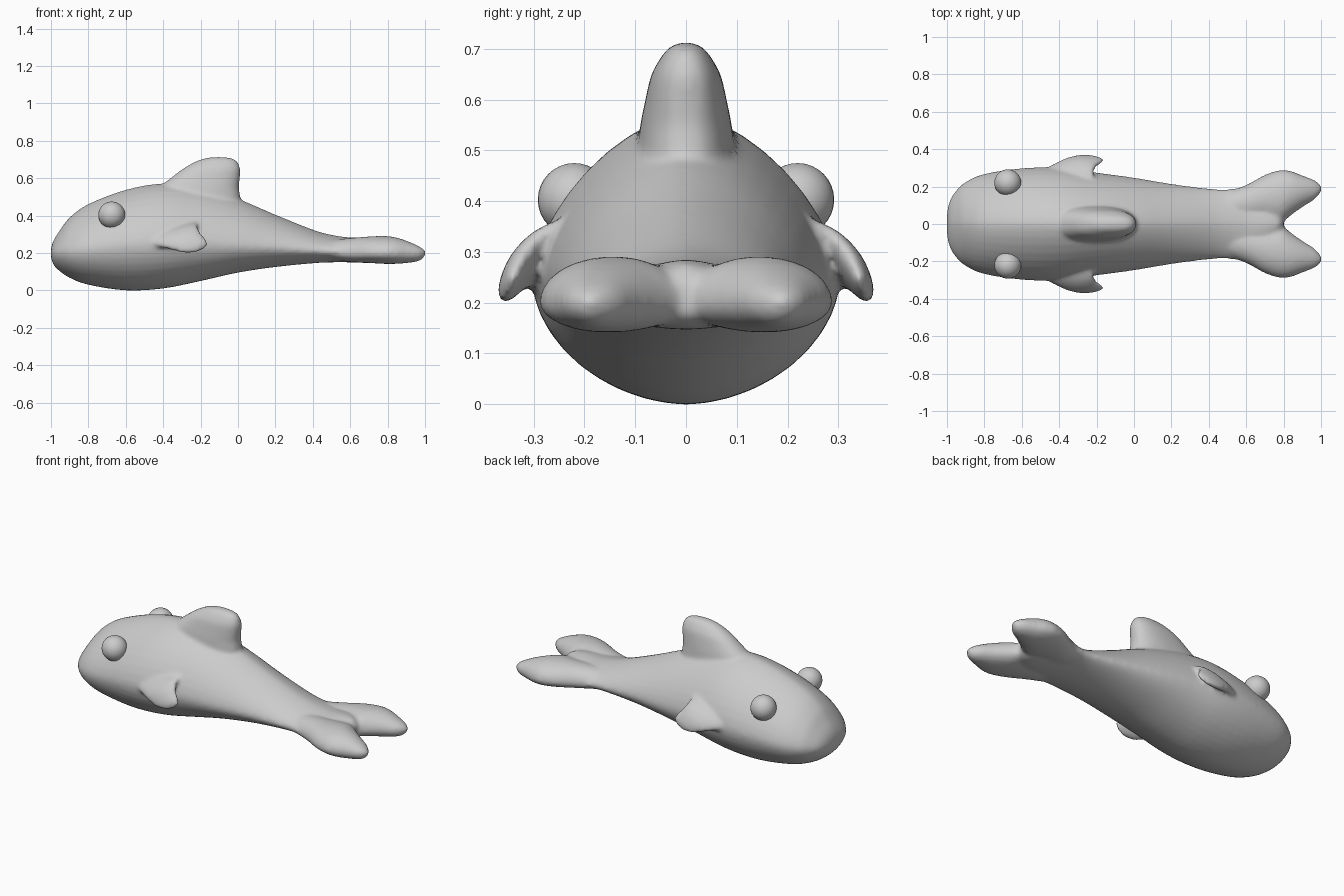
import bpy, bmesh, math
from mathutils import Vector as V

if "Cube" in bpy.data.objects:
    bpy.data.objects.remove(bpy.data.objects["Cube"])


def spow(v, e):
    return math.copysign(abs(v) ** e, v)


def smooth_rows(rows, steps=4):
    """Catmull-Rom interpolation of rows of numbers."""
    out = []
    for i in range(len(rows) - 1):
        p = [rows[max(0, min(len(rows) - 1, i + k))] for k in (-1, 0, 1, 2)]
        for s in range(steps):
            t = s / steps
            out.append([0.5 * (2 * b + (c - a) * t + (2 * a - 5 * b + 4 * c - d) * t * t
                               + (3 * b - a - 3 * c + d) * t ** 3)
                        for a, b, c, d in zip(*p)])
    return out + [list(rows[-1])]


def ring(center, side, up, down, p_up=2.0, p_down=2.0, n=40):
    """Super-ellipse section with separate upper and lower halves."""
    pts = []
    for i in range(n):
        a = 2 * math.pi * i / n
        c, s = math.cos(a), math.sin(a)
        e = 2 / (p_up if s >= 0 else p_down)
        pts.append(center + side * spow(c, e) + (up if s >= 0 else down) * abs(s) ** e)
    return pts


def loft(bm, rings):
    rows = [[bm.verts.new(p) for p in r] for r in rings]
    n = len(rows[0])
    faces = [bm.faces.new((a[i], a[(i + 1) % n], b[(i + 1) % n], b[i]))
             for a, b in zip(rows, rows[1:]) for i in range(n)]
    faces += [bm.faces.new(rows[0][::-1]), bm.faces.new(rows[-1])]
    bmesh.ops.recalc_face_normals(bm, faces=faces)


bm = bmesh.new()

# Body: x, half width, top, bottom, height of widest point
body = [(-1.0, .06, .225, .175, .20), (-.985, .125, .27, .135, .20), (-.95, .18, .325, .10, .205),
        (-.9, .225, .39, .067, .21), (-.8, .268, .462, .03, .22), (-.6, .298, .538, 0, .24),
        (-.4, .302, .572, .01, .25), (-.2, .275, .55, .05, .25), (0, .248, .49, .095, .24),
        (.2, .215, .405, .125, .23), (.4, .19, .325, .145, .215), (.5, .187, .297, .15, .21),
        (.6, .195, .283, .15, .205), (.7, .17, .285, .147, .2), (.77, .09, .275, .155, .2),
        (.8, .03, .24, .175, .2)]
loft(bm, [ring(V((x, 0, zc)), V((0, w, 0)), V((0, 0, t - zc)), V((0, 0, b - zc)), 1.6, 1.85)
          for x, w, t, b, zc in smooth_rows(body)])

# Dorsal fin: z, front x, rear x, half thickness
dorsal = [(.40, -.44, .02, .10), (.50, -.44, .012, .095), (.55, -.42, .005, .09),
          (.60, -.36, .01, .08), (.65, -.295, .012, .068), (.69, -.225, -.005, .045),
          (.705, -.18, -.03, .03), (.713, -.14, -.07, .012)]
loft(bm, [ring(V(((a + b) / 2, 0, z)), V(((b - a) / 2, 0, 0)), V((0, w, 0)), V((0, -w, 0)), 2.4, 2.4)
          for z, a, b, w in smooth_rows(dorsal)])

# Tail lobe: x, centre y, half width, top, bottom
lobe = [(.5, .09, .085, .27, .165), (.6, .11, .099, .28, .152), (.7, .135, .128, .288, .147),
        (.78, .145, .143, .291, .142), (.84, .165, .118, .284, .142), (.9, .175, .085, .266, .146),
        (.96, .182, .055, .24, .155), (.99, .187, .03, .222, .172), (1.003, .19, .012, .208, .192)]

# Side fin: leading edge point, trailing edge point, half thickness
side_fin = [(-.56, .24, .27, -.22, .22, .37, .03), (-.47, .295, .245, -.215, .275, .345, .033),
            (-.38, .34, .225, -.2, .31, .31, .03), (-.31, .36, .205, -.165, .335, .265, .022),
            (-.275, .364, .199, -.16, .342, .245, .015), (-.24, .364, .2, -.185, .352, .22, .006)]

for m in (-1, 1):
    loft(bm, [ring(V((x, m * y, .2)), V((0, w, 0)), V((0, 0, t - .2)), V((0, 0, b - .2)))
              for x, y, w, t, b in smooth_rows(lobe)])
    rings = []
    for ax, ay, az, bx, by, bz, th in smooth_rows(side_fin):
        a, b = V((ax, m * ay, az)), V((bx, m * by, bz))
        nrm = V((0, m * .85, .5)) * th
        rings.append(ring((a + b) / 2, (b - a) / 2, nrm, -nrm))
    loft(bm, rings)

me = bpy.data.meshes.new("body_with_fins")
bm.to_mesh(me)
bm.free()
obj = bpy.data.objects.new("body_with_fins", me)
bpy.context.collection.objects.link(obj)

# Fuse the fins into the body with soft joins
rm = obj.modifiers.new("fuse", 'REMESH')
rm.mode = 'VOXEL'
rm.voxel_size = 0.011
rm.use_smooth_shade = True
sm = obj.modifiers.new("soften", 'SMOOTH')
sm.factor = 0.5
sm.iterations = 8

# Eyes
for m, label in ((-1, "right"), (1, "left")):
    bpy.ops.mesh.primitive_uv_sphere_add(segments=32, ring_count=16, radius=.072,
                                         location=(-.675, m * .22, .403))
    bpy.context.object.name = "eye_" + label
    bpy.ops.object.shade_smooth()
